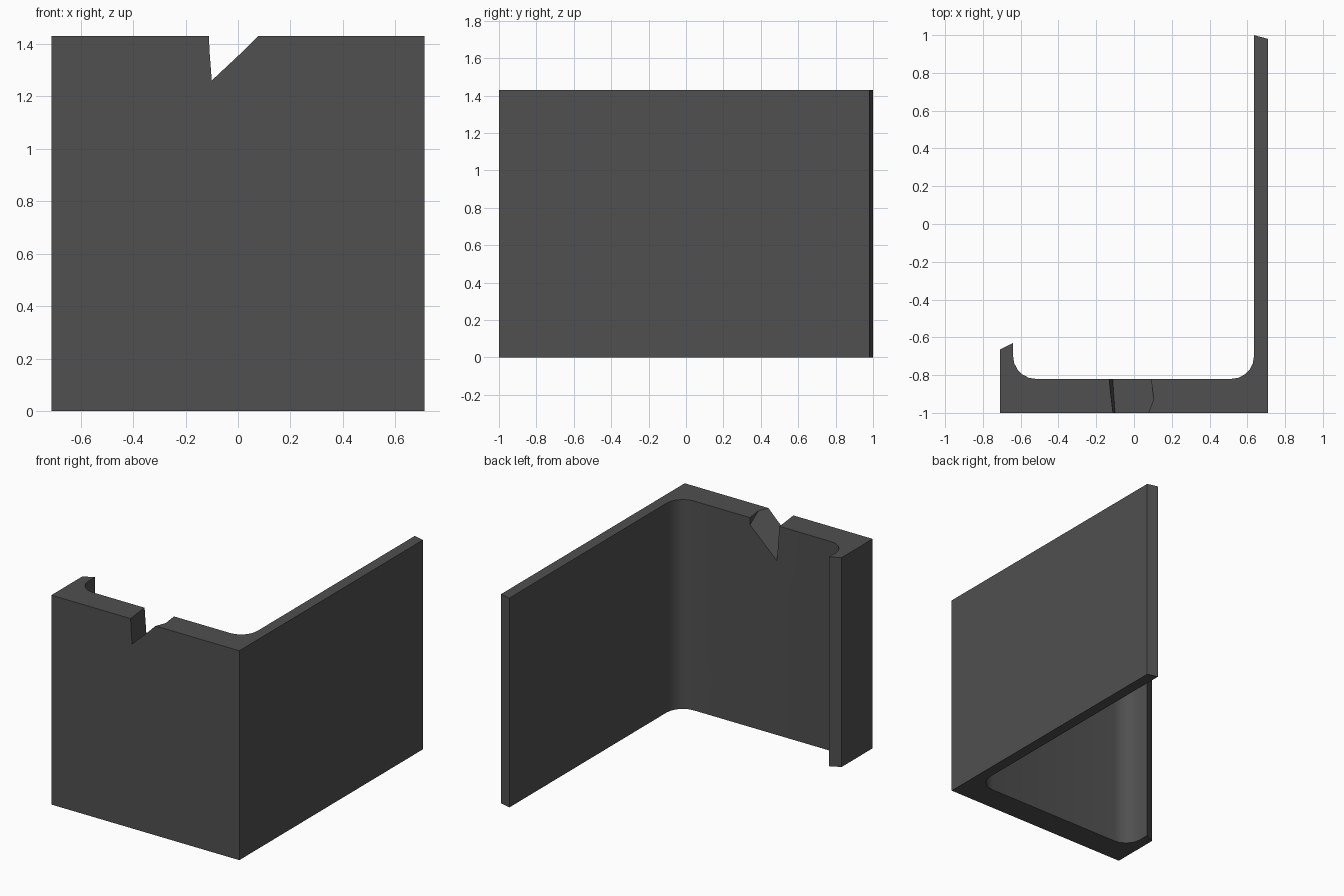
import bpy, bmesh, math
from mathutils import Vector

if "Cube" in bpy.data.objects:
    bpy.data.objects.remove(bpy.data.objects["Cube"])

H = 1.43

grey = bpy.data.materials.new("dark grey")
grey.diffuse_color = (0.08, 0.08, 0.08, 1)
grey.use_nodes = True
grey.node_tree.nodes["Principled BSDF"].inputs["Base Color"].default_value = grey.diffuse_color


def make_object(name, bm):
    bmesh.ops.recalc_face_normals(bm, faces=bm.faces)
    mesh = bpy.data.meshes.new(name)
    bm.to_mesh(mesh)
    bm.free()
    mesh.materials.append(grey)
    obj = bpy.data.objects.new(name, mesh)
    bpy.context.collection.objects.link(obj)
    return obj


def fillet(cx, cy, r, start, end, steps=5):
    return [(cx + r * math.cos(math.radians(start + (end - start) * i / steps)),
             cy + r * math.sin(math.radians(start + (end - start) * i / steps)))
            for i in range(steps + 1)]


# Bracket: long arm, thick front wall and short lip, extruded upwards
profile = [(-0.71, -1), (0.71, -1), (0.71, 0.98), (0.635, 1.0)]
profile += fillet(0.515, -0.70, 0.12, 0, -90)
profile += fillet(-0.52, -0.70, 0.12, -90, -180)
profile += [(-0.64, -0.63), (-0.71, -0.665)]
bm = bmesh.new()
face = bm.faces.new([bm.verts.new((x, y, 0)) for x, y in profile])
ext = bmesh.ops.extrude_face_region(bm, geom=[face])
bmesh.ops.translate(bm, vec=(0, 0, H),
                    verts=[v for v in ext["geom"] if isinstance(v, bmesh.types.BMVert)])
bracket = make_object("bracket", bm)

# Chip cutter: skewed wedge, sections given at the wall's front and back faces
front = [(-0.116, 1.53), (-0.10, 1.26), (0.178, 1.53)]
back = [(-0.138, 1.53), (-0.113, 1.19), (0.247, 1.53)]
bm = bmesh.new()
for y in (-1.1, -0.75):
    t = (y + 1) / 0.18
    for (x0, z0), (x1, z1) in zip(front, back):
        bm.verts.new((x0 + (x1 - x0) * t, y, z0 + (z1 - z0) * t))
bmesh.ops.convex_hull(bm, input=bm.verts)
# Trim its far corner to leave the small upright facet
bmesh.ops.bisect_plane(bm, geom=bm.verts[:] + bm.edges[:] + bm.faces[:],
                       plane_co=(0.105, -0.93, H), plane_no=Vector((0.11, 0.015, 0)),
                       clear_outer=True)
bmesh.ops.holes_fill(bm, edges=[e for e in bm.edges if e.is_boundary])
cutter = make_object("chip_cutter", bm)
cutter.hide_render = True
cutter.hide_set(True)

cut = bracket.modifiers.new("chip", 'BOOLEAN')
cut.operation = 'DIFFERENCE'
cut.solver = 'EXACT'
cut.object = cutter

# Apply the cut, then smooth only the fillets
bpy.context.view_layer.objects.active = bracket
bracket.select_set(True)
bpy.ops.object.modifier_apply(modifier=cut.name)
bpy.data.objects.remove(cutter)
bpy.ops.object.shade_smooth_by_angle(angle=math.radians(30))
